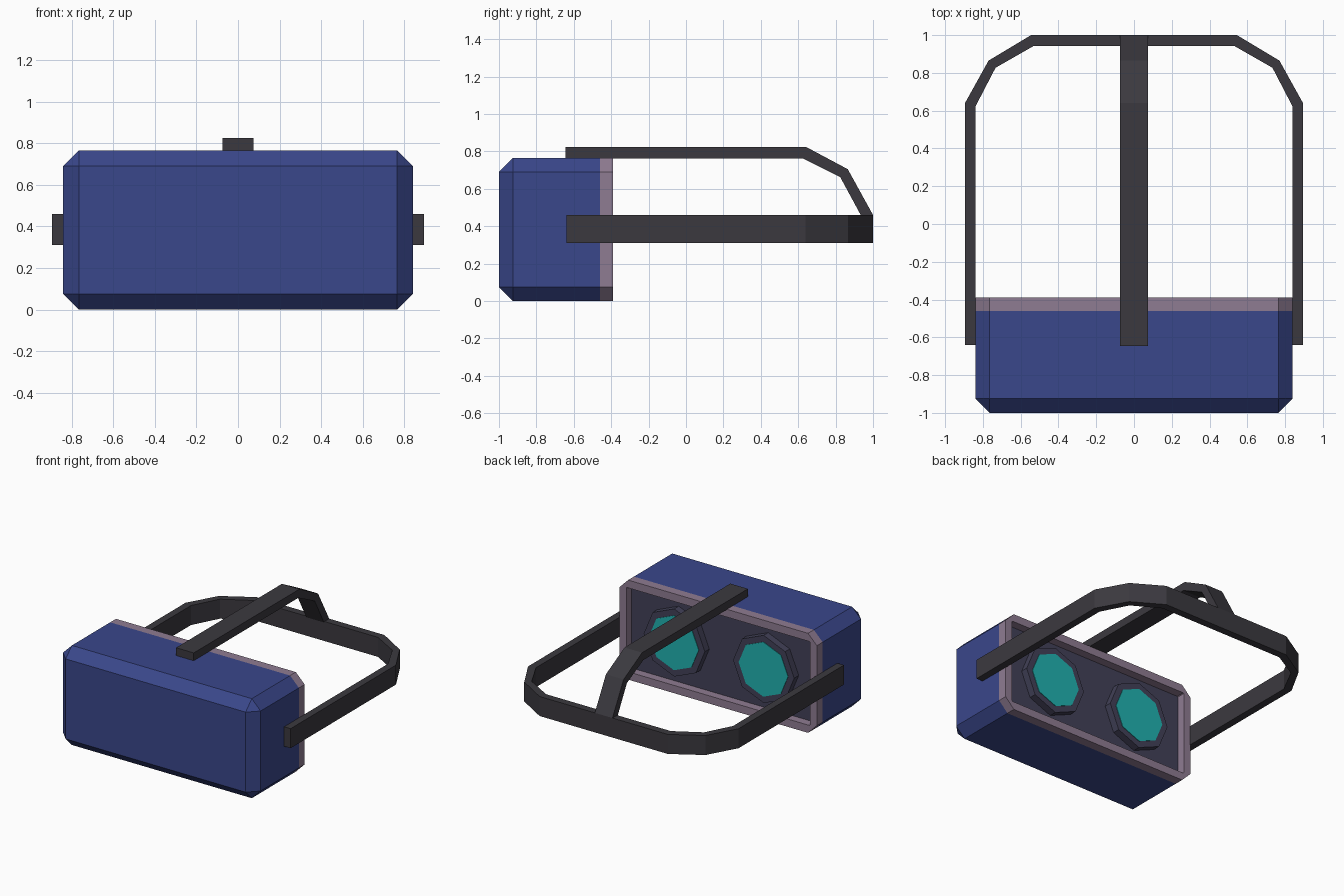
import bpy, bmesh, math
from mathutils import Matrix

if "Cube" in bpy.data.objects:
    bpy.data.objects.remove(bpy.data.objects["Cube"])

def material(name, rgb):
    m = bpy.data.materials.new(name)
    lin = [((c / 255 + 0.055) / 1.055) ** 2.4 if c > 10 else c / 3294 for c in rgb]
    m.diffuse_color = (*lin, 1)
    m.use_nodes = True
    m.node_tree.nodes["Principled BSDF"].inputs["Base Color"].default_value = m.diffuse_color
    return m

BLUE = material("shell blue", (58, 71, 139))
FOAM = material("foam mauve", (143, 124, 146))
STRAP = material("strap black", (59, 57, 63))
PANEL = material("inner panel slate", (66, 65, 88))
TEAL = material("lens teal", (32, 178, 176))

def finish(name, bm, mat):
    bmesh.ops.recalc_face_normals(bm, faces=bm.faces)
    me = bpy.data.meshes.new(name)
    bm.to_mesh(me)
    bm.free()
    me.materials.append(mat)
    ob = bpy.data.objects.new(name, me)
    bpy.context.collection.objects.link(ob)
    return ob

W, H, CH = 0.84, 0.765, 0.075      # half width, height, chamfer
MID = H / 2

def box(x, y0, y1, z0, z1):
    bm = bmesh.new()
    bmesh.ops.create_cube(bm, size=1, matrix=Matrix.Translation((0, (y0 + y1) / 2, (z0 + z1) / 2))
                          @ Matrix.Diagonal((2 * x, y1 - y0, z1 - z0, 1)))
    return bm

def octagon(w, h, c):
    # chamfered rectangle around the face centre, as (x, z)
    q = [(w, h - c), (w - c, h)]
    pts = q + [(-x, z) for x, z in reversed(q)]
    return [(x, z + MID) for x, z in pts + [(-x, -z) for x, z in pts]]

# Shell: box with every edge chamfered except around its back
bm = box(W, -1, -0.46, 0, H)
edges = [e for e in bm.edges if any(v.co.y < -0.9 for v in e.verts)]
bmesh.ops.bevel(bm, geom=edges, offset=CH, segments=1, affect='EDGES', profile=0.5)
finish("headset_shell", bm, BLUE)

# Foam rim: chamfered ring with a rectangular opening
bm = bmesh.new()
outer, inner = octagon(W, MID, CH), octagon(W - 0.06, MID - 0.06, 0.005)
loops = [[bm.verts.new((x, y, z)) for x, z in pts]
         for pts, y in ((outer, -0.46), (outer, -0.39), (inner, -0.39), (inner, -0.46))]
for k in range(4):
    a, b = loops[k], loops[(k + 1) % 4]
    for i in range(8):
        j = (i + 1) % 8
        bm.faces.new((a[i], a[j], b[j], b[i]))
finish("foam_rim", bm, FOAM)

# Recessed inner panel
finish("inner_panel", box(W - 0.06, -0.462, -0.455, 0.06, H - 0.06), PANEL)

# Lens barrels and lenses, eight-sided
def disc(name, x, y0, y1, r, mat):
    bm = bmesh.new()
    bmesh.ops.create_cone(bm, cap_ends=True, segments=8, radius1=r, radius2=r, depth=y1 - y0,
                          matrix=Matrix.Translation((x, (y0 + y1) / 2, MID))
                          @ Matrix.Rotation(math.pi / 2, 4, 'X'))
    finish(name, bm, mat)

for side, s in (("right", 1), ("left", -1)):
    disc(side + "_lens_barrel", s * 0.38, -0.457, -0.40, 0.26, PANEL)
    disc(side + "_lens", s * 0.38, -0.402, -0.396, 0.21, TEAL)

# Straps: an outer and an inner path joined into a band
def band(name, outer, inner, place, lo, hi):
    bm = bmesh.new()
    rows = [[bm.verts.new(place(p, t)) for p, t in ((o, lo), (o, hi), (i, hi), (i, lo))]
            for o, i in zip(outer, inner)]
    for a, b in zip(rows, rows[1:]):
        for k in range(4):
            j = (k + 1) % 4
            bm.faces.new((a[k], a[j], b[j], b[k]))
    bm.faces.new(rows[0])
    bm.faces.new(rows[-1])
    finish(name, bm, STRAP)

def mirrored(half):
    return half + [(-x, y) for x, y in reversed(half)]

band("head_strap",
     mirrored([(0.895, -0.64), (0.895, 0.64), (0.77, 0.865), (0.545, 1.0)]),
     mirrored([(0.838, -0.64), (0.838, 0.625), (0.733, 0.827), (0.53, 0.943)]),
     lambda p, t: (p[0], p[1], t), 0.31, 0.46)

band("top_strap",
     [(-0.645, 0.825), (0.64, 0.825), (0.865, 0.705), (1.0, 0.46)],
     [(-0.645, 0.763), (0.625, 0.763), (0.825, 0.662), (0.937, 0.455)],
     lambda p, t: (t, p[0], p[1]), -0.075, 0.075)
